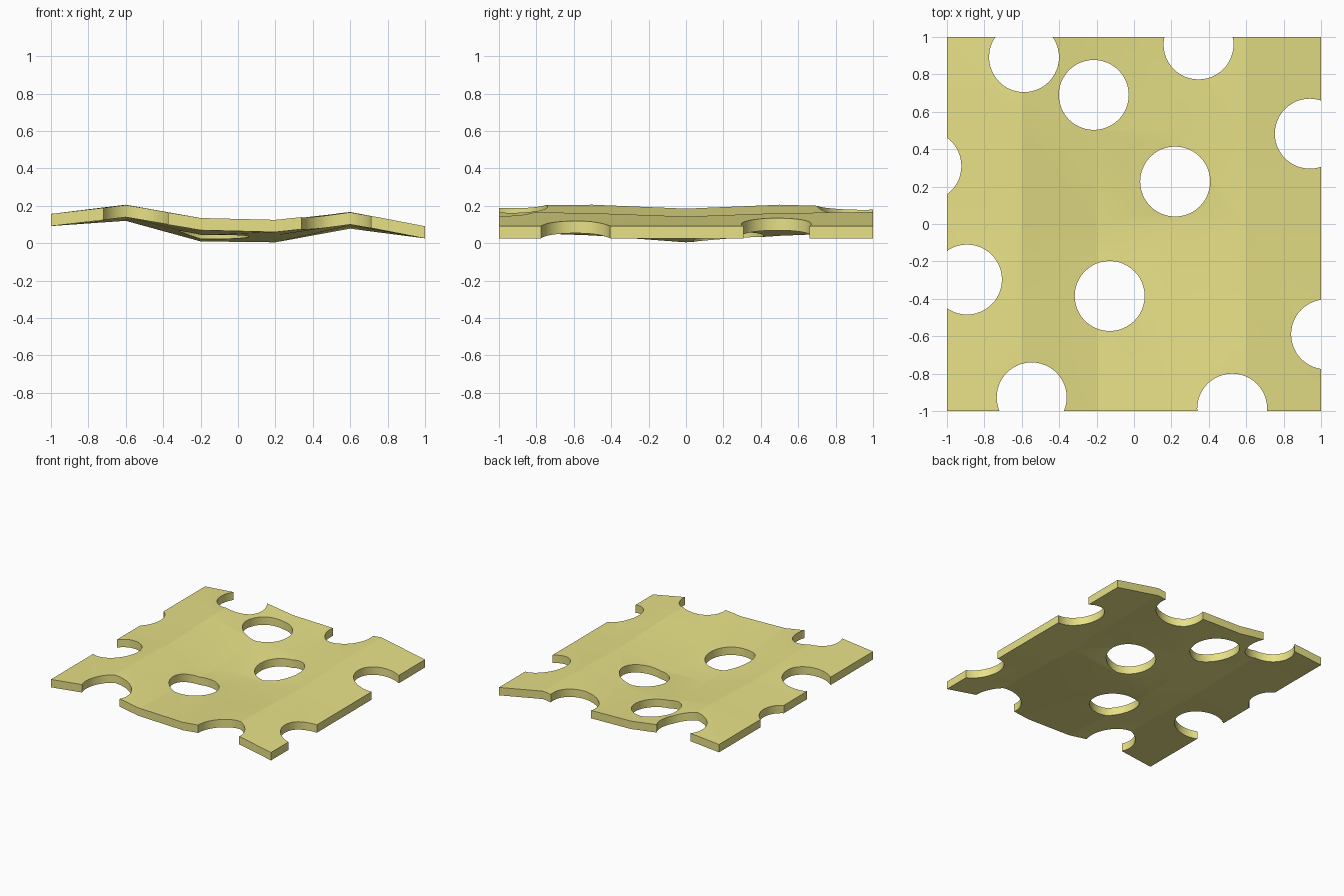
import bpy, bmesh, math

if "Cube" in bpy.data.objects:
    bpy.data.objects.remove(bpy.data.objects["Cube"])

# Wavy sheet: top heights on a coarse control grid, rows run front to back
XS = [-1, -0.6, -0.2, 0.2, 0.6, 1]
YS = [-1, -0.5, 0, 0.5, 1]
TOP = [[.157, .203, .135, .125, .168, .091],
       [.157, .206, .107, .107, .161, .091],
       [.157, .185, .075, .070, .143, .091],
       [.157, .206, .115, .105, .161, .091],
       [.157, .192, .135, .125, .167, .091]]
THICK = 0.065

mat = bpy.data.materials.new("pale_yellow")
mat.diffuse_color = (0.8, 0.75, 0.24, 1)
mat.use_nodes = True
mat.node_tree.nodes["Principled BSDF"].inputs["Base Color"].default_value = mat.diffuse_color

bm = bmesh.new()
grid = [[bm.verts.new((x, y, TOP[j][i])) for i, x in enumerate(XS)] for j, y in enumerate(YS)]
for j in range(len(YS) - 1):
    for i in range(len(XS) - 1):
        a, b, c, d = grid[j][i], grid[j][i + 1], grid[j + 1][i + 1], grid[j + 1][i]
        # split each cell from back-left to front-right
        bm.faces.new((a, b, d))
        bm.faces.new((b, c, d))

# Thicken straight down to make a closed sheet
low = bmesh.ops.extrude_face_region(bm, geom=bm.faces[:])["geom"]
for v in low:
    if isinstance(v, bmesh.types.BMVert):
        v.co.z -= THICK
bmesh.ops.recalc_face_normals(bm, faces=bm.faces[:])
mesh = bpy.data.meshes.new("cheese_slice")
bm.to_mesh(mesh)
bm.free()
slice_obj = bpy.data.objects.new("cheese_slice", mesh)
bpy.context.collection.objects.link(slice_obj)
mesh.materials.append(mat)

# Round holes, some cut off by the edges
HOLES = [(-.588, .892), (-.215, .69), (.345, .96), (.94, .483), (.22, .227), (-1.11, .31),
         (-.893, -.297), (-.13, -.385), (-.547, -.927), (.525, -.987), (1.027, -.59)]
R = 0.187
bm = bmesh.new()
for x, y in HOLES:
    made = bmesh.ops.create_cone(bm, cap_ends=True, segments=48, radius1=R, radius2=R, depth=1)
    bmesh.ops.translate(bm, verts=made["verts"], vec=(x, y, 0.1))
cut_mesh = bpy.data.meshes.new("hole_cutters")
bm.to_mesh(cut_mesh)
bm.free()
cut_mesh.materials.append(mat)
cutter = bpy.data.objects.new("hole_cutters", cut_mesh)
bpy.context.collection.objects.link(cutter)
cutter.hide_render = True

mod = slice_obj.modifiers.new("holes", 'BOOLEAN')
mod.operation = 'DIFFERENCE'
mod.solver = 'EXACT'
mod.object = cutter
bpy.context.view_layer.objects.active = slice_obj
slice_obj.select_set(True)
bpy.ops.object.modifier_apply(modifier="holes")
bpy.data.objects.remove(cutter)
bpy.ops.object.shade_smooth_by_angle(angle=math.radians(10))
